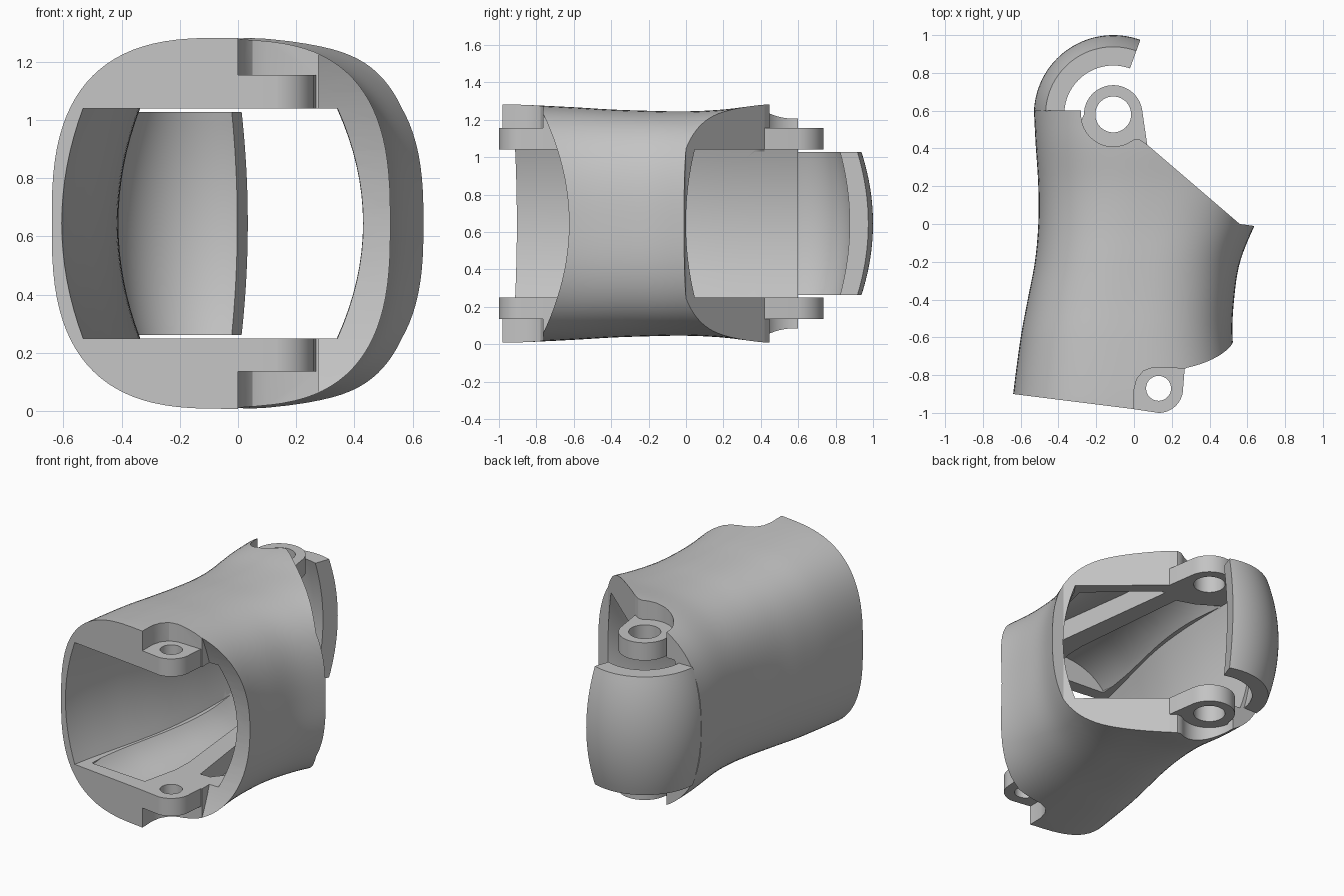
import bpy, bmesh, math

if "Cube" in bpy.data.objects:
    bpy.data.objects.remove(bpy.data.objects["Cube"])

CZ = 0.645                     # mirror plane height
REAR = (-0.11, 0.58)           # rear hinge axis
FRONT = (0.13, -0.87)          # front hinge axis
grey = bpy.data.materials.new("plain grey")
grey.diffuse_color = (0.55, 0.55, 0.55, 1)
grey.use_nodes = True
grey.node_tree.nodes["Principled BSDF"].inputs["Base Color"].default_value = grey.diffuse_color


def make(name, rings):
    """Skin a list of equal closed rings, with end caps."""
    bm = bmesh.new()
    vr = [[bm.verts.new(p) for p in r] for r in rings]
    n = len(vr[0])
    for a, b in zip(vr, vr[1:]):
        for i in range(n):
            j = (i + 1) % n
            bm.faces.new((a[i], a[j], b[j], b[i]))
    bm.faces.new(vr[0][::-1])
    bm.faces.new(vr[-1])
    bmesh.ops.recalc_face_normals(bm, faces=bm.faces)
    me = bpy.data.meshes.new(name)
    bm.to_mesh(me)
    bm.free()
    me.materials.append(grey)
    ob = bpy.data.objects.new(name, me)
    bpy.context.collection.objects.link(ob)
    return ob


def prism(pts, z0, z1, name="helper"):
    return make(name, [[(x, y, z) for x, y in pts] for z in (z0, z1)])


def arc(c, r, a0, a1, n=24):
    return [(c[0] + r * math.cos(math.radians(a0 + (a1 - a0) * i / n)),
             c[1] + r * math.sin(math.radians(a0 + (a1 - a0) * i / n))) for i in range(n + 1)]


def select(ob):
    bpy.ops.object.select_all(action='DESELECT')
    ob.select_set(True)
    bpy.context.view_layer.objects.active = ob


def boolean(ob, tool, op):
    select(ob)
    m = ob.modifiers.new("b", 'BOOLEAN')
    m.object, m.operation, m.solver = tool, op, 'EXACT'
    bpy.ops.object.modifier_apply(modifier=m.name)
    bpy.data.objects.remove(tool)


def sample(st, y):
    """Smooth (cubic Hermite) interpolation of station rows (y, values...)."""
    i = max(k for k in range(len(st) - 1) if k == 0 or st[k][0] <= y)
    a, b = st[i], st[i + 1]
    p, q = st[max(i - 1, 0)], st[min(i + 2, len(st) - 1)]
    h = b[0] - a[0]
    t = (y - a[0]) / h
    out = []
    for k in range(1, len(a)):
        m0 = (b[k] - p[k]) / (b[0] - p[0]) * h
        m1 = (q[k] - a[k]) / (q[0] - a[0]) * h
        out.append((2*t**3 - 3*t*t + 1) * a[k] + (t**3 - 2*t*t + t) * m0
                   + (3*t*t - 2*t**3) * b[k] + (t**3 - t*t) * m1)
    return out


def spread(y0, y1, n):
    return [y0 + (y1 - y0) * i / n for i in range(n + 1)]


# Outer shell: stations of y, left x, right x, half height
OUTER = [(-1.05, -.655, .56, .638), (-.9, -.64, .55, .636), (-.6, -.60, .522, .622),
         (-.4, -.563, .53, .61), (-.2, -.525, .562, .603), (0, -.507, .642, .6),
         (.2, -.507, .74, .61), (.44, -.522, .8, .638), (.6, -.53, .8, .64)]


def outer_ring(y, inset=0):
    l, r, b = sample(OUTER, y)
    c, a, ring = (l + r) / 2, (r - l) / 2 - inset, []
    b -= inset
    e = 2 / (2.68 - .1 * y)    # corners slightly squarer toward the front
    for i in range(96):
        u = 2 * math.pi * (i + .5) / 96
        s, t = math.cos(u), math.sin(u)
        ring.append((c + a * math.copysign(abs(s) ** e, s), y,
                     CZ + b * math.copysign(abs(t) ** e, t)))
    return ring


body = make("finger_shell", [outer_ring(y) for y in spread(-1.05, .6, 44)])

# Inner cavity with bowed side walls and flat floor and ceiling
INNER = [(-1.2, -.645, .46), (-.9, -.605, .44), (-.6, -.535, .43), (-.4, -.485, .435),
         (-.2, -.445, .47), (0, -.422, .56), (.2, -.412, .72), (.75, -.412, .9)]


def inner_ring(y):
    l, r = sample(INNER, y)
    ts = spread(-1, 1, 16)
    return ([(l + .075 * t * t, y, CZ + .395 * t) for t in ts]
            + [(r - .09 * t * t, y, CZ + .395 * t) for t in reversed(ts)])


boolean(body, make("helper", [inner_ring(y) for y in spread(-1.2, .75, 36)]), 'DIFFERENCE')

# Diagonal rear cut, rear hinge pocket, front trim and front hinge pocket
diagonal = [(.07, .42), (.56, 0), (1, -.06), (1, 1.2), (.07, 1.2)]
rear_pocket = (arc(REAR, .17, 180, 300) + [(.0, .447), (.03, .447), (.071, .419), (.3, .42),
                                           (.3, 1), (-.28, 1)])
front_trim = [(-1, -.855), (0, -.98), (0, -.88), (.015, -.82), (.05, -.778), (.1, -.76),
              (.278, -.765), (.278, -1.3), (-1, -1.3)]
for outline in (diagonal, rear_pocket, front_trim):
    boolean(body, prism(outline, -.2, 1.6), 'DIFFERENCE')

# Bowed front edge of the right wall
bow = [(-.625 - .145 * (z / .6) ** 2, CZ + z) for z in spread(-.7, .7, 28)]
bow += [(-1.3, CZ + .7), (-1.3, CZ - .7)]
boolean(body, make("helper", [[(x, y, z) for y, z in bow] for x in (.276, 1)]), 'DIFFERENCE')

# Hinge lugs and hollows in floor and ceiling, mirrored top and bottom
rear_lug = arc(REAR, .155, 10, 180) + [(-.3, .5), (-.25, .35), (0, .35), (.07, .42)]
front_lug = arc(FRONT, .13, -90, 0) + [(.272, -.72), (-.03, -.72), (-.03, -.976)]
left_hollow = [(-.46, -.84), (-.06, -.87), (-.005, -.63), (0, -.5), (-.08, .3),
               (-.2, .34), (-.33, .42), (-.42, .42), (-.42, -.1), (-.44, -.4)]
right_hollow = [(.15, -.6), (.22, -.6), (.345, -.45), (.38, -.2), (.43, .0), (.06, .33), (.03, .33)]
for s in (1, -1):
    for lug in (rear_lug, front_lug):
        boolean(body, prism(lug, *sorted((CZ + s * .395, CZ + s * .51))), 'UNION')
    for hollow in (left_hollow, right_hollow):
        tool = make("helper", [outer_ring(y, .08) for y in spread(-1.05, .6, 33)])
        boolean(tool, prism(hollow, *sorted((CZ + s * .385, CZ + s * .8))), 'INTERSECT')
        boolean(body, tool, 'DIFFERENCE')

# Pin holes
for c, r in ((REAR, .095), (FRONT, .066)):
    boolean(body, prism(arc(c, r, 0, 352.5, 47), -.2, 1.6), 'DIFFERENCE')


# Barrel-shaped knuckle cap swept about the rear hinge
def cap_ring(deg):
    a = math.radians(deg)
    ts = spread(-1, 1, 20)
    prof = ([(.42 - .062 * t * t, CZ + .383 * t) for t in ts]
            + [(.314 - .055 * t * t, CZ + .383 * t) for t in reversed(ts)])
    return [(REAR[0] + r * math.cos(a), REAR[1] + r * math.sin(a), z) for r, z in prof]


cap = make("knuckle_cap", [cap_ring(d) for d in spread(70, 177.2, 36)])

for ob in (body, cap):
    select(ob)
    bpy.ops.object.shade_smooth_by_angle(angle=math.radians(30))
